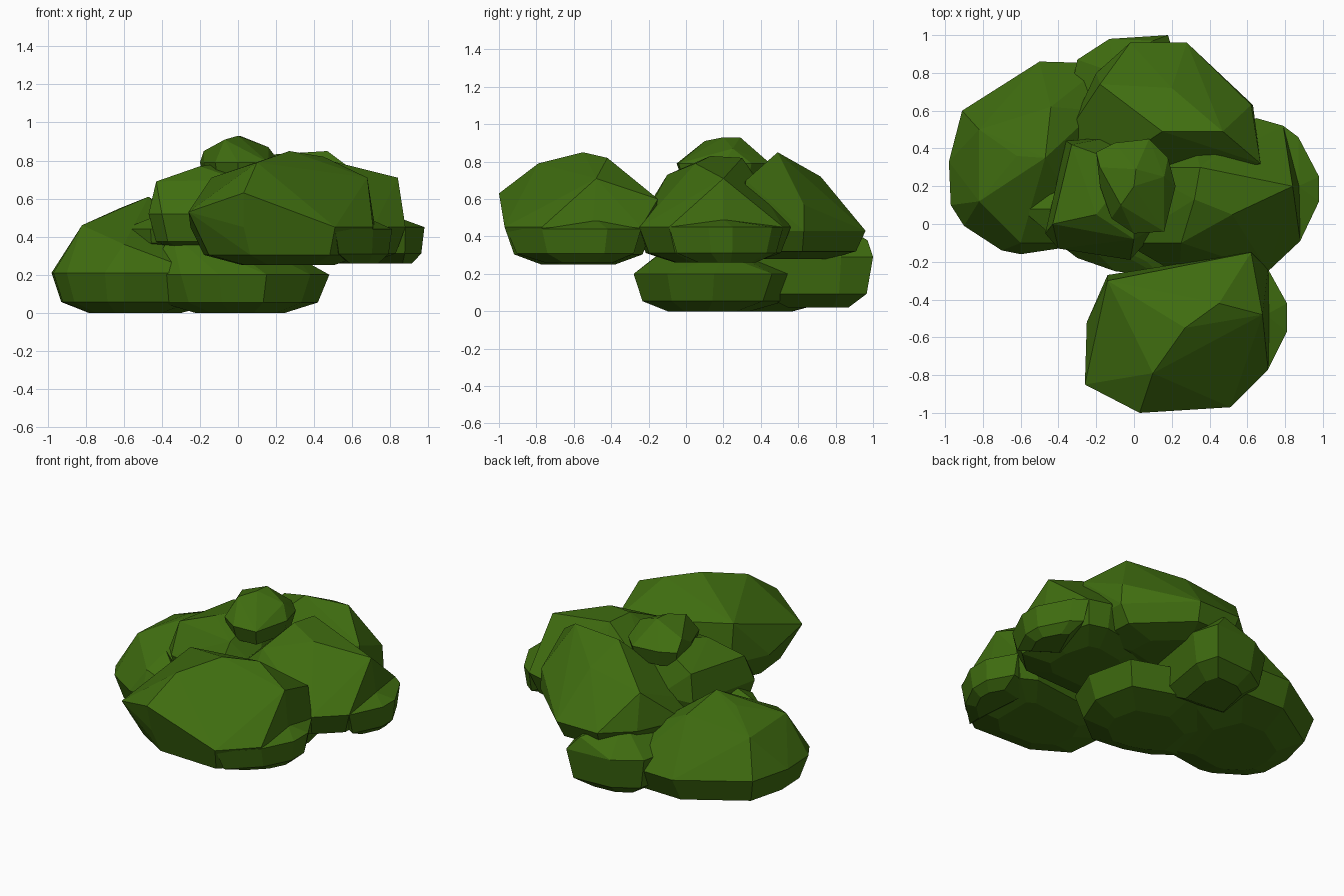
import bpy
import bmesh
from mathutils import Vector

# Remove only the default object
default_cube = bpy.data.objects.get("Cube")
if default_cube:
    bpy.data.objects.remove(default_cube, do_unlink=True)


def flat_material(name, colour):
    material = bpy.data.materials.new(name)
    material.use_nodes = True
    material.diffuse_color = colour
    shader = next(node for node in material.node_tree.nodes if node.type == "BSDF_PRINCIPLED")
    shader.inputs["Base Color"].default_value = colour
    shader.inputs["Roughness"].default_value = 1
    return material


leaf_green = flat_material("leaf green", (.05, .152, .005, 1))


def foliage_clump(name, foot, belt, outline, crown):
    """Faceted convex clump: widest outline at belt height, crown above, tapered underside."""
    centre = sum((Vector(point) for point in outline), Vector((0, 0))) / len(outline)
    points = [Vector((x, y, belt)) for x, y in outline] + [Vector(point) for point in crown]

    # Two shrinking rings round off the underside
    for shrink, rise in ((.87, .27), (.5, 0)):
        height = foot + (belt - foot) * rise
        for corner in outline:
            spot = centre.lerp(Vector(corner), shrink)
            points.append(Vector((spot.x, spot.y, height)))

    shape = bmesh.new()
    for point in points:
        shape.verts.new(point)
    hull = bmesh.ops.convex_hull(shape, input=shape.verts[:])
    unused = {item for item in hull["geom_interior"] + hull["geom_unused"]
              if isinstance(item, bmesh.types.BMVert)}
    bmesh.ops.delete(shape, geom=list(unused), context="VERTS")

    # Merge nearly level triangles into broad facets
    bmesh.ops.dissolve_limit(shape, angle_limit=.06, verts=shape.verts[:], edges=shape.edges[:])
    bmesh.ops.recalc_face_normals(shape, faces=shape.faces[:])
    mesh = bpy.data.meshes.new(name)
    shape.to_mesh(mesh)
    shape.free()
    mesh.materials.append(leaf_green)
    clump = bpy.data.objects.new(name, mesh)
    bpy.context.collection.objects.link(clump)
    return clump


# Raised clumps, two of them with a low rim on the outer side
foliage_clump(
    "front_clump", foot=.25, belt=.45,
    outline=[(-.22, -.8), (.03, -.95), (.51, -.97), (.71, -.77), (.72, -.5),
             (.71, -.24), (.6, -.18), (-.14, -.27), (-.25, -.52)],
    crown=[(-.26, -.85, .53), (.03, -1, .63), (.1, -.79, .79), (.27, -.55, .85),
           (.45, -.42, .82), (.68, -.48, .71), (-.14, -.3, .71), (.62, -.15, .6)])

foliage_clump(
    "front_clump_rim", foot=.26, belt=.44,
    outline=[(.51, -.96), (.71, -.77), (.81, -.57), (.81, -.42), (.71, -.24), (.45, -.3)],
    crown=[(.7, -.48, .49)])

foliage_clump(
    "left_clump", foot=.26, belt=.45,
    outline=[(.88, .2), (.88, -.09), (.71, -.25), (.24, -.27),
             (-.05, -.1), (0, .3), (.3, .5), (.65, .56), (.79, .52)],
    crown=[(.84, .2, .71), (.52, .05, .79), (.25, -.1, .73), (.32, .13, .83), (.35, .3, .82)])

foliage_clump(
    "left_clump_rim", foot=.26, belt=.45,
    outline=[(.79, .52), (.87, .46), (.98, .25), (.98, .12), (.88, -.09), (.6, .1)],
    crown=[(.87, .2, .49)])

foliage_clump(
    "back_clump", foot=.28, belt=.43,
    outline=[(.65, .3), (.63, .63), (.28, .96), (-.02, .96), (-.2, .8),
             (-.34, .5), (-.28, .2), (.2, .2)],
    crown=[(.47, .49, .85), (.15, .49, .83), (.67, .32, .7), (.62, .63, .57),
           (.2, .72, .72), (-.18, .74, .66)])

foliage_clump(
    "middle_clump", foot=.32, belt=.52,
    outline=[(-.47, -.05), (-.4, -.13), (-.02, -.19), (.15, 0), (.1, .4),
             (-.12, .46), (-.36, .44)],
    crown=[(-.43, 0, .69), (-.33, .42, .7), (-.2, .05, .77), (0, .3, .8), (0, -.08, .7)])

foliage_clump(
    "top_clump", foot=.65, belt=.79,
    outline=[(-.2, .38), (-.18, .2), (-.12, .03), (0, -.05), (.16, -.04),
             (.22, .2), (.18, .35), (.08, .45), (-.1, .43)],
    crown=[(-.18, .3, .85), (-.07, .1, .91), (0, .2, .93), (.01, .29, .93), (.16, .25, .87)])

# Clumps resting on the ground
foliage_clump(
    "right_ground_clump", foot=0, belt=.21,
    outline=[(-.98, .33), (-.91, .6), (-.5, .86), (-.15, .85), (0, .5), (-.2, -.1),
             (-.6, -.16), (-.7, -.14), (-.9, -.01), (-.97, .1)],
    crown=[(-.82, .12, .46), (-.6, -.1, .36), (-.62, .36, .55), (-.47, .35, .61),
           (-.44, .62, .54), (-.82, .5, .44), (-.2, .6, .42)])

foliage_clump(
    "centre_ground_clump", foot=0, belt=.2,
    outline=[(-.47, -.05), (-.3, -.18), (-.1, -.25), (.15, -.28), (.38, -.1),
             (.48, .15), (.41, .46), (0, .6), (-.4, .4)],
    crown=[(-.35, 0, .42), (0, .1, .4), (.07, -.2, .26), (.3, .2, .3)])

foliage_clump(
    "back_ground_clump", foot=.02, belt=.29,
    outline=[(.18, 1), (-.13, .98), (-.3, .87), (-.4, .4), (.15, .35), (.23, .83)],
    crown=[(.1, .97, .38), (-.1, .8, .48), (.1, .6, .5)])

# Small tuft filling the gap between the right and middle clumps
foliage_clump(
    "small_tuft", foot=.34, belt=.44,
    outline=[(-.6, .08), (-.46, -.04), (-.3, 0), (-.3, .25), (-.46, .22)],
    crown=[(-.43, .08, .51)])
